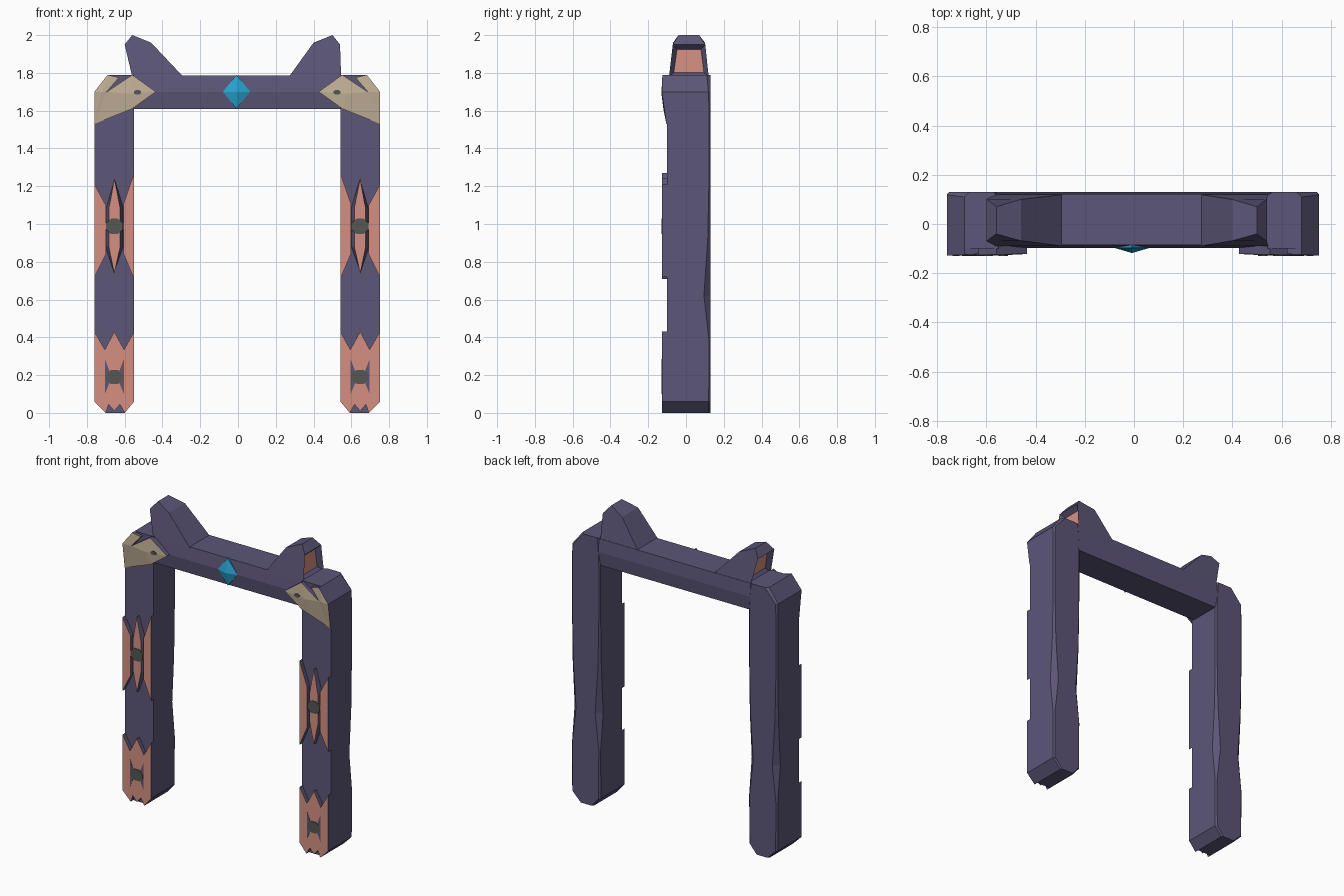
import bpy, bmesh, math

if "Cube" in bpy.data.objects:
    bpy.data.objects.remove(bpy.data.objects["Cube"])

def mat(name, rgb):
    m = bpy.data.materials.new(name)
    m.diffuse_color = (*rgb, 1)
    m.use_nodes = True
    m.node_tree.nodes["Principled BSDF"].inputs["Base Color"].default_value = m.diffuse_color
    return m

PURPLE = mat("dusk purple", (0.107, 0.093, 0.185))
PINK = mat("salmon pink", (0.66, 0.28, 0.225))
TAN = mat("bone tan", (0.56, 0.455, 0.32))
GREY = mat("dark grey", (0.09, 0.095, 0.088))
CYAN = mat("crystal cyan", (0.021, 0.37, 0.63))

def finish(name, bm, mats):
    bmesh.ops.recalc_face_normals(bm, faces=bm.faces)
    me = bpy.data.meshes.new(name)
    bm.to_mesh(me)
    bm.free()
    for m in mats:
        me.materials.append(m)
    ob = bpy.data.objects.new(name, me)
    bpy.context.collection.objects.link(ob)
    return ob

def loft(name, rings, mats, edit=None):
    """Skin a list of equal-length point rings and cap both ends."""
    bm = bmesh.new()
    vs = [[bm.verts.new(p) for p in r] for r in rings]
    n = len(vs[0])
    for a, b in zip(vs, vs[1:]):
        for i in range(n):
            j = (i + 1) % n
            bm.faces.new((a[i], a[j], b[j], b[i]))
    bm.faces.new(vs[0])
    bm.faces.new(vs[-1])
    if edit:
        bmesh.ops.recalc_face_normals(bm, faces=bm.faces)
        edit(bm)
    return finish(name, bm, mats)

def plate(name, pts, back, front, mats, squeeze=1.0, peak=None):
    """Front plate from an x-z outline; points may carry their own front depth.
    The front takes the second material, the rim the first."""
    bm = bmesh.new()
    cx = sum(p[0] for p in pts) / len(pts)
    b = [bm.verts.new((p[0], back, p[1])) for p in pts]
    f = [bm.verts.new((cx + (p[0] - cx) * squeeze, p[2] if len(p) > 2 else front, p[1])) for p in pts]
    n = len(pts)
    for i in range(n):
        j = (i + 1) % n
        bm.faces.new((b[i], b[j], f[j], f[i]))
    bm.faces.new(b)
    top = bm.verts.new((peak[0], peak[2], peak[1])) if peak else None
    fronts = [bm.faces.new((f[i], f[(i + 1) % n], top)) for i in range(n)] if peak else [bm.faces.new(f)]
    for face in fronts:
        face.material_index = len(mats) - 1
    return finish(name, bm, mats)

def ellipse(x, z, rx, rz, n=8):
    return [(x + rx * math.cos(math.tau * (i + .5) / n), z + rz * math.sin(math.tau * (i + .5) / n)) for i in range(n)]

# Cross beam with a shallow ridge along front and back
section = [(-.085, 1.61), (-.097, 1.70), (-.085, 1.785), (.122, 1.785), (.13, 1.70), (.122, 1.61)]
loft("cross_beam", [[(x, y, z) for y, z in section] for x in (-.62, .61)], [PURPLE])

for side in ("left", "right"):
    def X(x):
        return x if side == "left" else -.008 - x

    def M(pts):
        return [(X(p[0]), *p[1:]) for p in pts]

    # Post: worn back edges are chamfers of varying width
    rings = []
    for z, x0, x1, c in [(0, -.70, -.60, .01), (.06, -.76, -.55, .01), (.38, -.76, -.55, .008),
                         (.62, -.76, -.55, .035), (.92, -.76, -.55, .015), (1.25, -.76, -.55, .008),
                         (1.61, -.76, -.55, .008), (1.70, -.76, -.55, .012), (1.79, -.69, -.55, .02)]:
        rings.append([(X(x), y, z) for x, y in [(x0, -.10), (x1, -.10), (x1, .13 - c),
                      (x1 - c, .13), (x0 + c, .13), (x0, .13 - c)]])
    loft(side + "_post", rings, [PURPLE])

    # Upper armour: two side strips and a central spindle
    plate(side + "_upper_outer_strip", M([(-.76, 1.21), (-.70, 1.10), (-.70, .84), (-.76, .72)]),
          -.095, -.128, [PURPLE, PINK])
    plate(side + "_upper_inner_strip", M([(-.55, 1.27), (-.605, 1.11), (-.605, .84), (-.55, .71)]),
          -.095, -.128, [PURPLE, PINK])
    plate(side + "_upper_spindle", M([(-.655, 1.24), (-.702, 1.08), (-.702, .88), (-.655, .74),
          (-.605, .88), (-.605, 1.08)]), -.095, -.127, [PURPLE, PINK], squeeze=.62)
    plate(side + "_upper_stud", ellipse(X(-.654), .988, .048, .044), -.10, -.131, [GREY])

    # Lower armour: zigzag plate with dark slits and a stud
    plate(side + "_lower_armour", M([(-.76, .43), (-.705, .335), (-.655, .43), (-.603, .335), (-.55, .43),
          (-.55, .06), (-.60, 0), (-.625, .045), (-.655, .01), (-.685, .045), (-.70, 0), (-.76, .06)]),
          -.095, -.127, [PURPLE, PINK])
    for k, a, b in (("outer", -.705, -.68), ("inner", -.604, -.629)):
        plate(f"{side}_lower_slit_{k}", M([(a, .285), (b, .22), (b, .16), (a, .10)]), -.12, -.129, [PURPLE])
    plate(side + "_lower_stud", ellipse(X(-.654), .19, .048, .04), -.12, -.131, [GREY])

    # Skull-like bone corner: head, cheek and eye
    plate(side + "_bone_head", M([(-.76, 1.53, -.104), (-.695, 1.70, -.128), (-.56, 1.79, -.124),
          (-.435, 1.70, -.122), (-.56, 1.61, -.120)]), -.085, 0, [PURPLE, TAN], peak=(X(-.59), 1.69, -.13))
    plate(side + "_bone_cheek", M([(-.76, 1.53, -.104), (-.76, 1.70, -.128), (-.69, 1.79, -.125),
          (-.63, 1.775, -.122), (-.695, 1.70, -.128)]), -.085, 0, [PURPLE, TAN], peak=(X(-.72), 1.70, -.13))
    plate(side + "_bone_eye", ellipse(X(-.532), 1.697, .021, .013), -.12, -.131, [GREY])

# Ears: tapered wedges with a pink recess facing outward
def ear(name, pts, out):
    width = {1.78: (-.09, .12), 1.96: (-.068, .10), 1.95: (-.07, .102), 2.0: (-.04, .07)}

    def recess(bm):
        face = max((f for f in bm.faces if 1.8 < f.calc_center_median().z < 1.93),
                   key=lambda f: f.normal.x * out)
        bmesh.ops.inset_region(bm, faces=[face], thickness=.034, depth=-.03)
        face.material_index = 1

    loft(name, [[(x, width[z][k], z) for x, z in pts] for k in (0, 1)], [PURPLE, PINK], recess)

ear("left_ear", [(-.56, 2.0), (-.46, 1.96), (-.29, 1.78), (-.56, 1.78), (-.60, 1.95)], -1)
ear("right_ear", [(.50, 2.0), (.40, 1.96), (.27, 1.78), (.546, 1.78), (.54, 1.95)], 1)

# Crystal in the middle of the beam
plate("crystal", [(-.08, 1.70), (-.008, 1.79), (.064, 1.70), (-.008, 1.61)], -.085, -.097, [CYAN],
      peak=(-.008, 1.70, -.118))
